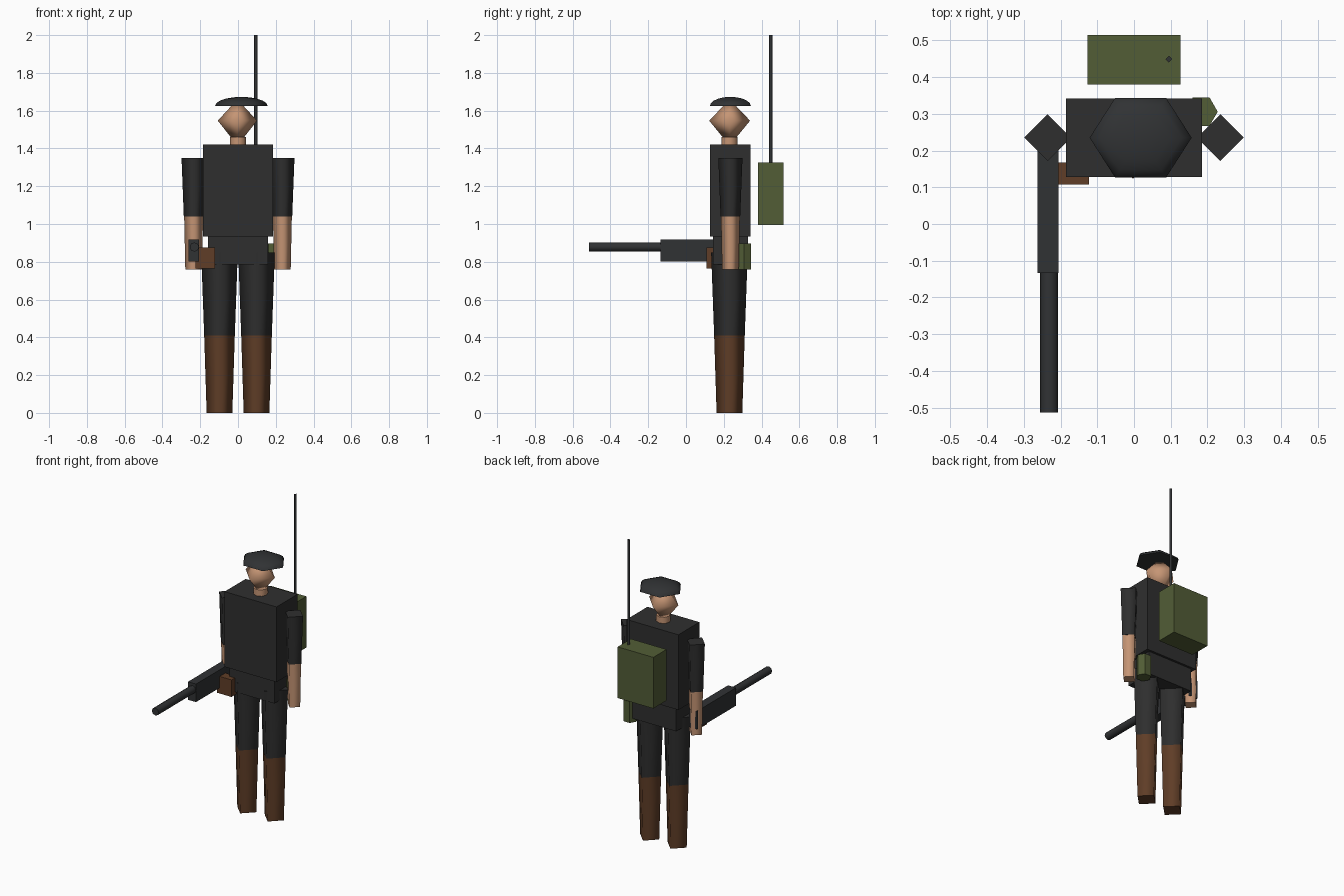
import bpy, bmesh
from math import sin, cos, pi
from mathutils import Matrix, Vector

if "Cube" in bpy.data.objects:
    bpy.data.objects.remove(bpy.data.objects["Cube"], do_unlink=True)


def material(name, rgb):
    m = bpy.data.materials.new(name)
    m.use_nodes = True
    m.diffuse_color = (*rgb, 1)
    m.node_tree.nodes["Principled BSDF"].inputs["Base Color"].default_value = (*rgb, 1)
    return m


CLOTH = material("dark cloth", (0.028, 0.028, 0.028))
METAL = material("gun metal", (0.03, 0.032, 0.034))
SKIN = material("skin", (0.56, 0.3, 0.175))
BROWN = material("brown leather", (0.115, 0.047, 0.02))
OLIVE = material("olive green", (0.085, 0.11, 0.037))


def finish(name, bm, mat):
    bmesh.ops.remove_doubles(bm, verts=bm.verts, dist=0.0001)
    bmesh.ops.recalc_face_normals(bm, faces=bm.faces)
    mesh = bpy.data.meshes.new(name)
    bm.to_mesh(mesh)
    bm.free()
    mesh.materials.append(mat)
    obj = bpy.data.objects.new(name, mesh)
    bpy.context.collection.objects.link(obj)
    return obj


def box(name, x, y, z, mat):
    """Box from its (min, max) range on each axis."""
    bm = bmesh.new()
    ranges = (x, y, z)
    size = Vector([b - a for a, b in ranges])
    mid = Vector([(a + b) / 2 for a, b in ranges])
    bmesh.ops.create_cube(bm, size=1, matrix=Matrix.Translation(mid) @ Matrix.Diagonal(size).to_4x4())
    return finish(name, bm, mat)


def loft(name, centre, rings, sides, mat, scale_y=1, smooth=True):
    """Upright solid from (height, radius) rings, corners starting on the x axis."""
    bm = bmesh.new()
    loops = []
    for z, r in rings:
        loops.append([bm.verts.new((centre[0] + r * cos(2 * pi * i / sides),
                                    centre[1] + scale_y * r * sin(2 * pi * i / sides), z))
                      for i in range(sides)])
    for low, high in zip(loops, loops[1:]):
        for i in range(sides):
            j = (i + 1) % sides
            bm.faces.new((low[i], low[j], high[j], high[i])).smooth = smooth
    # Flat caps, kept sharp
    for loop, (z, r) in ((loops[0], rings[0]), (loops[-1], rings[-1])):
        if r > 0:
            cap = bm.faces.new(loop)
            for e in cap.edges:
                e.smooth = False
    return finish(name, bm, mat)


BODY_Y = 0.235

# Body
box("torso", (-0.185, 0.185), (0.128, 0.342), (0.935, 1.42), CLOTH)
box("hips", (-0.16, 0.16), (0.142, 0.328), (0.785, 0.937), CLOTH)

# Limbs: four-sided, tapered
for side, x in (("left", 1), ("right", -1)):
    leg, arm = (0.098 * x, BODY_Y - 0.005), (0.235 * x, BODY_Y)
    loft(side + "_boot", leg, [(0, 0.068), (0.41, 0.081)], 4, BROWN)
    loft(side + "_trouser_leg", leg, [(0.41, 0.081), (0.85, 0.097)], 4, CLOTH)
    loft(side + "_forearm", arm, [(0.76, 0.044), (1.04, 0.05)], 4, SKIN)
    loft(side + "_sleeve", arm, [(1.04, 0.052), (1.35, 0.064)], 4, CLOTH)

# Head and cap
loft("neck", (0, BODY_Y - 0.005), [(1.41, 0.043), (1.46, 0.043)], 8, SKIN)
loft("head", (-0.003, BODY_Y - 0.004), [(1.415, 0), (1.547, 0.104), (1.66, 0)], 4, SKIN, 1.04)
dome = [(1.625 + 0.048 * sin(pi * i / 10), 0.139 * cos(pi * i / 10)) for i in range(5)]
loft("beret", (0.018, BODY_Y), dome + [(1.673, 0)], 6, METAL, 0.9)

# Radio pack with aerial
box("radio_pack", (-0.127, 0.127), (0.38, 0.515), (0.995, 1.325), OLIVE)
loft("aerial", (0.095, 0.449), [(1.31, 0.009), (2.0, 0.009)], 4, METAL)

# Belt gear
box("belt_pouch", (-0.225, -0.122), (0.108, 0.167), (0.765, 0.875), BROWN)
loft("canteen", (0.183, 0.306), [(0.76, 0.045), (0.897, 0.045)], 6, OLIVE, smooth=False)

# Rifle
box("rifle_body", (-0.263, -0.206), (-0.134, 0.265), (0.802, 0.918), METAL)
barrel = loft("rifle_barrel", (0, 0), [(0, 0.0245), (0.4, 0.0245)], 8, METAL)
barrel.data.transform(Matrix.Translation((-0.231, -0.113, 0.878)) @ Matrix.Rotation(pi / 2, 4, "X"))
